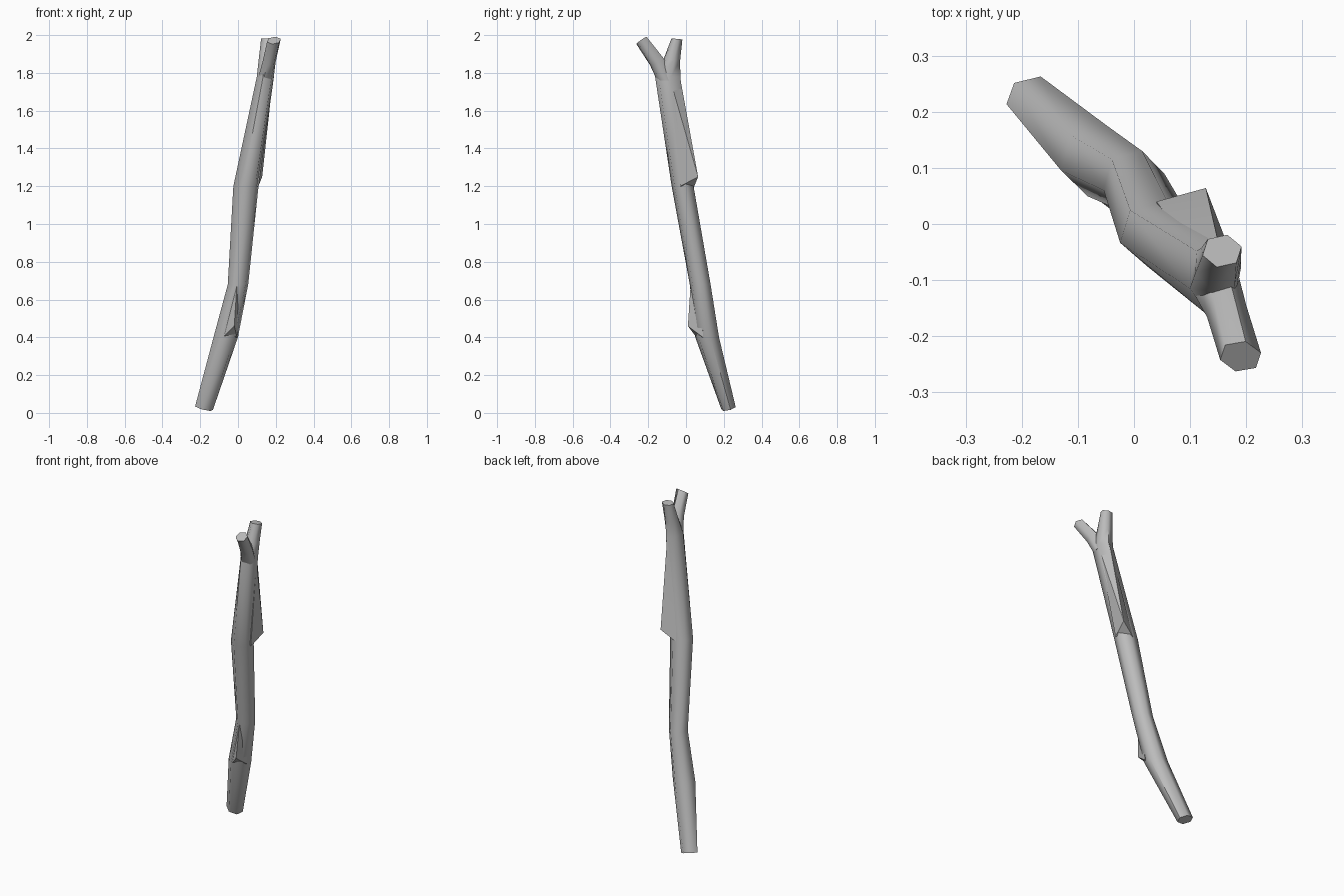
import bpy, bmesh, math
from mathutils import Vector

cube = bpy.data.objects.get("Cube")
if cube:
    bpy.data.objects.remove(cube, do_unlink=True)

grey = bpy.data.materials.new("weathered grey wood")
grey.use_nodes = True
COLOUR = (0.5, 0.5, 0.5, 1)
grey.diffuse_color = COLOUR
grey.node_tree.nodes["Principled BSDF"].inputs["Base Color"].default_value = COLOUR


def finish(name, bm, angle):
    bmesh.ops.recalc_face_normals(bm, faces=bm.faces)
    mesh = bpy.data.meshes.new(name)
    bm.to_mesh(mesh)
    bm.free()
    mesh.materials.append(grey)
    obj = bpy.data.objects.new(name, mesh)
    bpy.context.collection.objects.link(obj)
    bpy.ops.object.select_all(action='DESELECT')
    obj.select_set(True)
    bpy.context.view_layer.objects.active = obj
    bpy.ops.object.shade_smooth_by_angle(angle=math.radians(angle))


def limb(name, rings, sides=6):
    """Loft six-sided rings, each given as centre, x and y radius, facing."""
    bm = bmesh.new()
    loops = []
    for centre, rx, ry, facing in rings:
        turn = Vector((0, 0, 1)).rotation_difference(Vector(facing))
        loop = []
        for i in range(sides):
            a = math.radians(15) + math.tau * i / sides
            p = Vector((rx * math.cos(a), ry * math.sin(a), 0))
            loop.append(bm.verts.new(Vector(centre) + turn @ p))
        loops.append(loop)
    for low, high in zip(loops, loops[1:]):
        for i in range(sides):
            j = (i + 1) % sides
            bm.faces.new((low[i], low[j], high[j], high[i]))
    bm.faces.new(loops[0])
    bm.faces.new(loops[-1])
    finish(name, bm, 62)


def splinter(name, points):
    """Convex wedge of wood standing off the trunk."""
    bm = bmesh.new()
    for p in points:
        bm.verts.new(p)
    bmesh.ops.convex_hull(bm, input=bm.verts)
    finish(name, bm, 35)


UP = (0, 0, 1)

# Crooked trunk, carried on into the rear fork
limb("trunk", [
    ((-0.18, 0.225, 0.025), 0.05, 0.04, (0.25, -0.25, 1)),
    ((-0.065, 0.112, 0.40), 0.067, 0.065, UP),
    ((0.0, 0.075, 0.68), 0.056, 0.057, UP),
    ((0.042, -0.018, 1.20), 0.069, 0.06, UP),
    ((0.145, -0.097, 1.78), 0.047, 0.069, UP),
    ((0.15, -0.075, 1.87), 0.042, 0.046, UP),
    ((0.157, -0.048, 1.98), 0.036, 0.03, (0, 0.1, 1)),
])

# Front fork
limb("front_fork", [
    ((0.145, -0.105, 1.76), 0.043, 0.05, UP),
    ((0.165, -0.155, 1.86), 0.036, 0.042, (0.2, -0.6, 1)),
    ((0.19, -0.236, 1.972), 0.038, 0.034, (-0.1, -0.7, 1)),
])

# Peeling slab on the upper trunk
splinter("upper_splinter", [
    (0.185, -0.085, 1.77), (0.15, -0.032, 1.78), (0.115, -0.06, 1.75),
    (0.128, 0.064, 1.25), (0.108, -0.03, 1.20), (0.04, 0.04, 1.19),
    (0.05, -0.02, 1.22),
])

# Small spur on the lower trunk
splinter("lower_spur", [
    (-0.005, 0.025, 0.69), (-0.02, 0.01, 0.46), (-0.08, 0.055, 0.40),
    (-0.005, 0.09, 0.40), (0.02, 0.08, 0.66), (-0.05, 0.09, 0.55),
])
